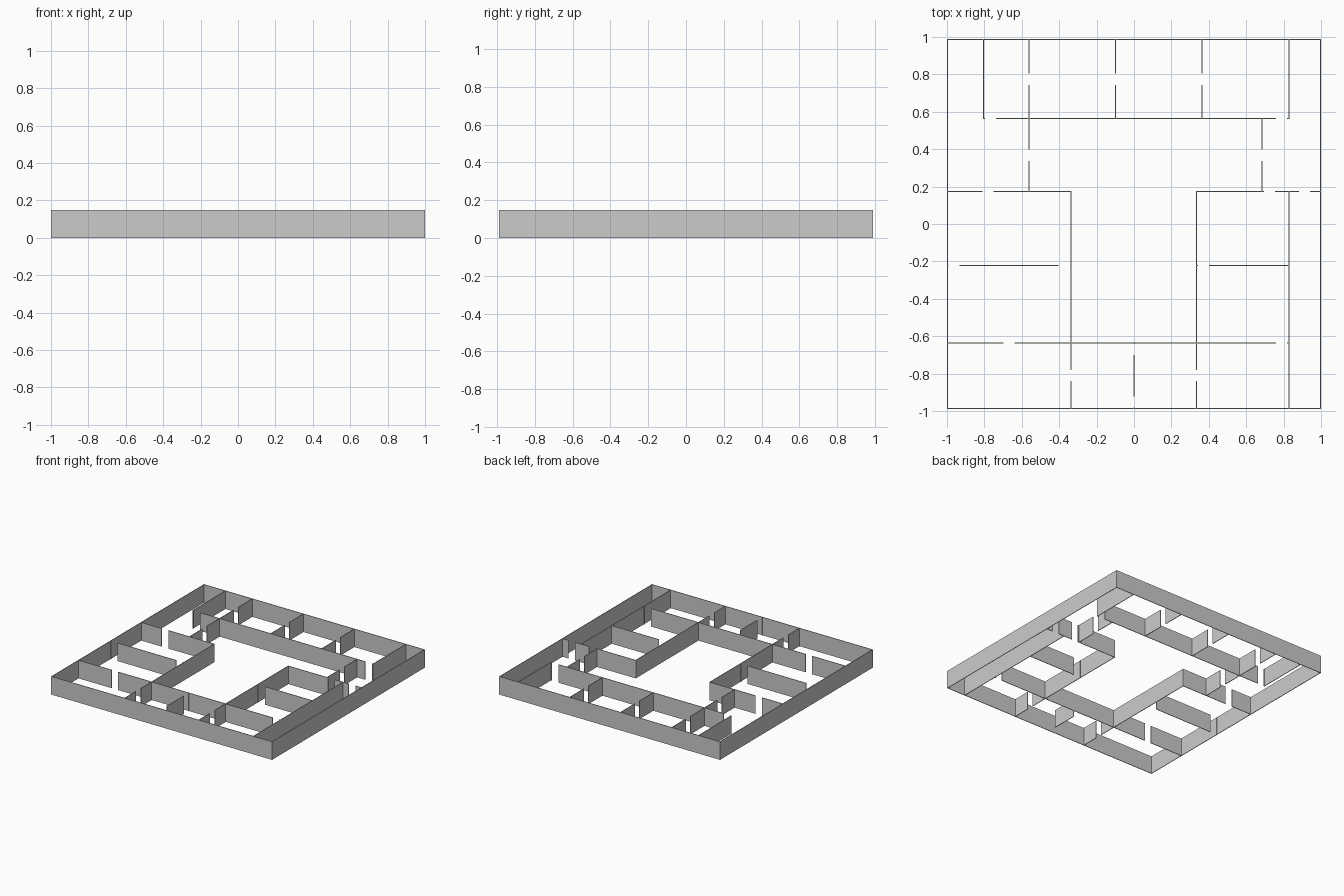
import bpy
import bmesh
from mathutils import Matrix, Vector

HEIGHT = 0.148
THICK = 0.005
DOOR = 0.06
HALF_X, HALF_Y = 1.0, 0.988
EDGE_X, EDGE_Y = HALF_X - THICK / 2, HALF_Y - THICK / 2

# Lines of the floor plan shared by several walls
NORTH_HALL, SOUTH_HALL = 0.563, 0.173
MID_ROOMS, FRONT_ROOMS = -0.223, -0.637
COURT_LEFT, COURT_RIGHT = -0.336, 0.334
CORRIDOR = 0.829
STORE = -0.561
LOBBY = 0.684

default_cube = bpy.data.objects.get("Cube")
if default_cube:
    bpy.data.objects.remove(default_cube, do_unlink=True)

# Plain wall material
plaster = bpy.data.materials.new("grey_plaster")
plaster.use_nodes = True
GREY = (0.6, 0.6, 0.6, 1)
plaster.diffuse_color = GREY
plaster.node_tree.nodes["Principled BSDF"].inputs["Base Color"].default_value = GREY


def wall(name, axis, position, start, end, doors=()):
    """Straight wall along an axis, interrupted by full-height doorways."""
    bm = bmesh.new()
    cuts = [start - THICK / 2]
    for d in sorted(doors):
        cuts += [d - DOOR / 2, d + DOOR / 2]
    cuts.append(end + THICK / 2)
    for a, b in zip(cuts[::2], cuts[1::2]):
        if b <= a:
            continue
        mid = (a + b) / 2
        if axis == "x":
            centre, size = (mid, position, HEIGHT / 2), (b - a, THICK, HEIGHT)
        else:
            centre, size = (position, mid, HEIGHT / 2), (THICK, b - a, HEIGHT)
        matrix = Matrix.Translation(centre) @ Matrix.Diagonal(Vector(size).to_4d())
        bmesh.ops.create_cube(bm, size=1, matrix=matrix)
    mesh = bpy.data.meshes.new(name)
    bm.to_mesh(mesh)
    bm.free()
    mesh.materials.append(plaster)
    bpy.context.collection.objects.link(bpy.data.objects.new(name, mesh))


# Outer walls
wall("outer_wall_front", "x", -EDGE_Y, -EDGE_X, EDGE_X)
wall("outer_wall_back", "x", EDGE_Y, -EDGE_X, EDGE_X)
wall("outer_wall_left", "y", EDGE_X, -EDGE_Y, EDGE_Y)
wall("outer_wall_right", "y", -EDGE_X, -EDGE_Y, EDGE_Y)

# Row of rooms along the back
wall("back_end_partition_right", "y", -0.804, NORTH_HALL, EDGE_Y)
wall("back_end_partition_left", "y", CORRIDOR, NORTH_HALL, EDGE_Y)
wall("store_partition", "y", STORE, SOUTH_HALL, EDGE_Y, (0.774, 0.368))
wall("back_partition_right", "y", -0.098, NORTH_HALL, EDGE_Y, (0.774,))
wall("back_partition_left", "y", 0.363, NORTH_HALL, EDGE_Y, (0.774,))
wall("back_hall_wall", "x", NORTH_HALL, -0.804, CORRIDOR, (-0.767, 0.789))
wall("lobby_partition", "y", LOBBY, SOUTH_HALL, NORTH_HALL, (0.368,))

# Side wings
wall("wing_back_wall_right", "x", SOUTH_HALL, -EDGE_X, COURT_LEFT, (-0.78,))
wall("wing_back_wall_left", "x", SOUTH_HALL, COURT_RIGHT, EDGE_X, (0.724, 0.912))
wall("wing_middle_wall_right", "x", MID_ROOMS, -EDGE_X, COURT_LEFT, (-0.962, -0.373))
wall("wing_middle_wall_left", "x", MID_ROOMS, COURT_RIGHT, CORRIDOR, (0.371,))
wall("corridor_wall", "y", CORRIDOR, -EDGE_Y, SOUTH_HALL)

# Court sides run on into the front rooms
for name, x in (("court_wall_right", COURT_LEFT), ("court_wall_left", COURT_RIGHT)):
    wall(name, "y", x, -EDGE_Y, SOUTH_HALL, (-0.81,))

# Front rooms
wall("front_rooms_wall", "x", FRONT_ROOMS, -EDGE_X, CORRIDOR, (-0.668, 0.789))
wall("front_centre_partition", "y", 0, -EDGE_Y, FRONT_ROOMS, (-0.671, -0.951))
